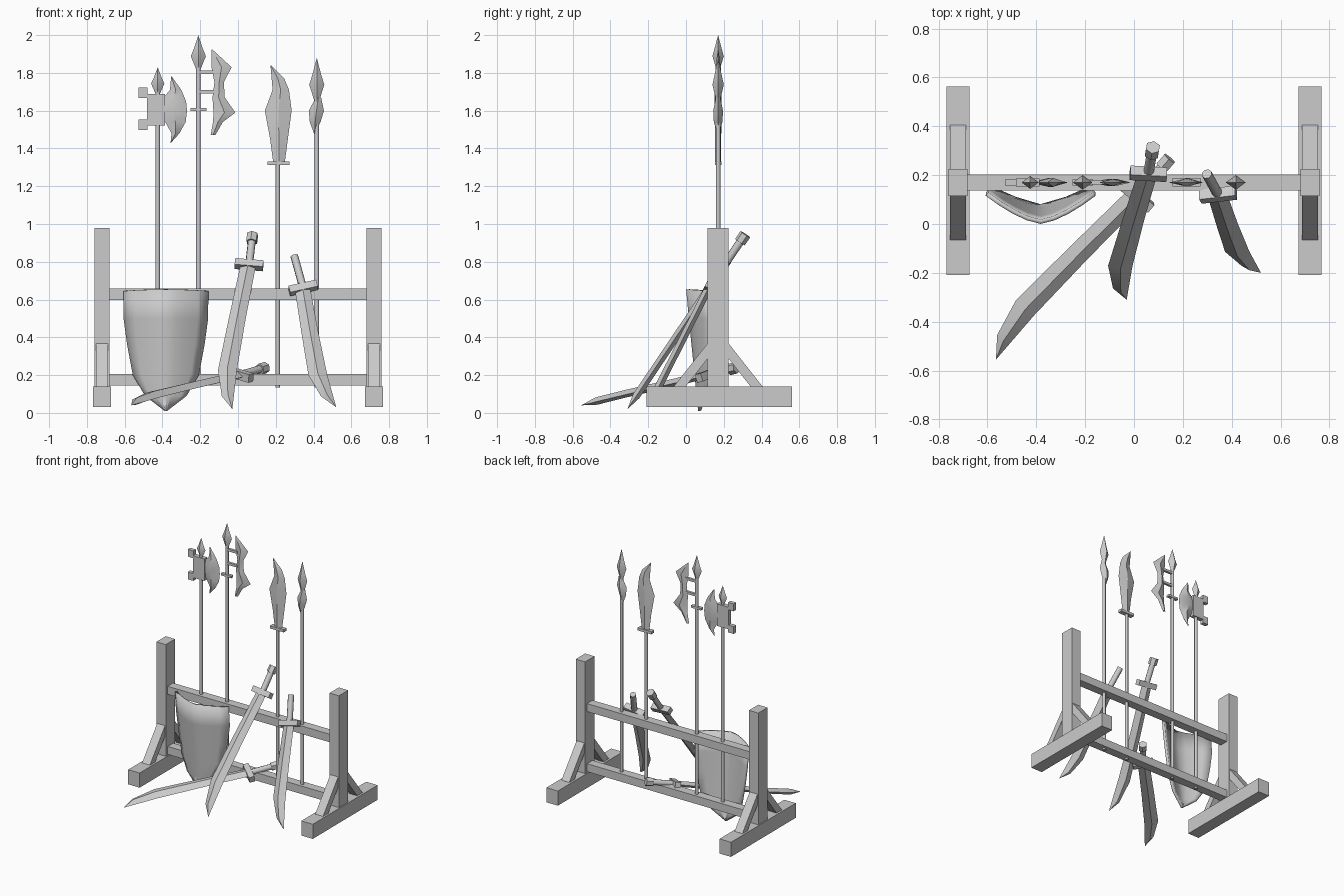
import bpy, bmesh, math
from mathutils import Vector, Matrix

if "Cube" in bpy.data.objects:
    bpy.data.objects.remove(bpy.data.objects["Cube"])

GREY = (0.6, 0.6, 0.6, 1)
mat = bpy.data.materials.new("plain grey")
mat.use_nodes = True
mat.diffuse_color = GREY
mat.node_tree.nodes["Principled BSDF"].inputs["Base Color"].default_value = GREY
X, Y, Z = Vector((1, 0, 0)), Vector((0, 1, 0)), Vector((0, 0, 1))
RACK_Y = 0.17


def finish(name, bm, smooth=40):
    bmesh.ops.recalc_face_normals(bm, faces=bm.faces)
    mesh = bpy.data.meshes.new(name)
    bm.to_mesh(mesh)
    bm.free()
    mesh.materials.append(mat)
    ob = bpy.data.objects.new(name, mesh)
    bpy.context.collection.objects.link(ob)
    if smooth:
        bpy.ops.object.select_all(action='DESELECT')
        ob.select_set(True)
        bpy.context.view_layer.objects.active = ob
        bpy.ops.object.shade_smooth_by_angle(angle=math.radians(smooth))
    return ob


def frame(origin, u, v, w):
    m = Matrix((u, v, w)).transposed().to_4x4()
    m.translation = origin
    return m


def box(name, centre, size, axes=(X, Y, Z)):
    bm = bmesh.new()
    bmesh.ops.create_cube(bm, size=1)
    bm.transform(frame(Vector(centre), *axes) @ Matrix.Diagonal((*size, 1)))
    return finish(name, bm, 0)


def rod(name, a, b, r, sides=8):
    a, b = Vector(a), Vector(b)
    bm = bmesh.new()
    bmesh.ops.create_cone(bm, cap_ends=True, segments=sides, radius1=r, radius2=r, depth=(b - a).length)
    bm.transform(Matrix.Translation((a + b) / 2) @ (b - a).to_track_quat('Z', 'Y').to_matrix().to_4x4())
    return finish(name, bm, 50)


def blade(name, base, axis, wide, rows, thick):
    """Diamond-section blade; rows are (position along axis, one edge, other edge)."""
    base, axis, wide = Vector(base), Vector(axis), Vector(wide)
    flat = axis.cross(wide).normalized()
    bm = bmesh.new()
    rings = []
    for t, v1, v2 in rows:
        mid = base + axis * t + wide * (v1 + v2) / 2
        half = wide * (v2 - v1) / 2
        h = flat * min(thick, abs(v2 - v1) * 0.4)
        rings.append([bm.verts.new(mid + o) for o in (half, h, -half, -h)])
    for a, b in zip(rings, rings[1:]):
        for i in range(4):
            j = (i + 1) % 4
            bm.faces.new((a[i], a[j], b[j], b[i]))
    bm.faces.new(rings[0])
    bm.faces.new(rings[-1])
    bmesh.ops.remove_doubles(bm, verts=bm.verts, dist=0.0005)
    return finish(name, bm, 30)


def spear_head(name, x, z0, z1, r):
    h = z1 - z0
    rows = [(z0, .012), (z0 + h * .38, r), (z0 + h * .6, r * .6), (z1, 0)]
    return blade(name, (x, RACK_Y, 0), Z, X, [(z, -w, w) for z, w in rows], r * .75)


# Rack: feet, posts, braces and rails
for side, label in ((1, "left"), (-1, "right")):
    x = 0.72 * side
    box(label + "_foot", (x, 0.177, 0.085), (0.095, 0.77, 0.11))
    box(label + "_post", (x, RACK_Y, 0.56), (0.078, 0.11, 0.84))
    for dy, end in ((-1, "front"), (1, "back")):
        a = Vector((x, RACK_Y + dy * 0.215, 0.125))
        b = Vector((x, RACK_Y + dy * 0.03, 0.36))
        u = (b - a).normalized()
        box(label + "_" + end + "_brace", (a + b) / 2, ((b - a).length, 0.065, 0.05), (u, X, u.cross(X)))
for z, label in ((0.628, "upper"), (0.176, "lower")):
    box(label + "_rail", (0, RACK_Y, z), (1.4, 0.066, 0.06))

# Poles
for label, x, top in (("axe", -.425, 1.71), ("halberd", -.21, 1.86),
                      ("glaive", .21, 1.33), ("spear", .417, 1.68)):
    rod(label + "_pole", (x, RACK_Y, 0.135), (x, RACK_Y, top), 0.012)
for label, x, z0, z1, r in (("axe", -.425, 1.69, 1.83, .035),
                            ("halberd", -.21, 1.82, 2, .04), ("spear", .417, 1.65, 1.88, .04)):
    spear_head(label + "_point", x, z0, z1, r)

# Axe head: crescent blade plus pronged back
blade("axe_crescent", (0, RACK_Y, 0), Z, X,
      [(1.43, -.357, -.355), (1.48, -.352, -.31), (1.54, -.385, -.277), (1.6, -.43, -.27),
       (1.65, -.41, -.275), (1.71, -.36, -.3), (1.78, -.354, -.35)], .018)
box("axe_socket", (-.435, RACK_Y, 1.605), (.095, .034, .165))
for s, label in ((1, "upper"), (-1, "lower")):
    box("axe_" + label + "_prong", (-.503, RACK_Y, 1.61 + s * .085), (.046, .03, .055))

# Halberd: side blade, two bars and a cross guard
blade("halberd_blade", (0, RACK_Y, 0), Z, X,
      [(1.47, -.145, -.12), (1.54, -.132, -.08), (1.59, -.13, -.014), (1.67, -.135, -.07),
       (1.75, -.125, -.075), (1.83, -.14, -.034), (1.925, -.14, -.137)], .014)
for z in (1.7, 1.803):
    box("halberd_bar", (-.165, RACK_Y, z), (.09, .018, .018))
box("halberd_guard", (-.21, RACK_Y, 1.607), (.085, .025, .016))

# Glaive
blade("glaive_blade", (0, RACK_Y, 0), Z, X,
      [(1.32, .187, .247), (1.45, .17, .264), (1.6, .142, .284), (1.71, .183, .27),
       (1.77, .178, .245), (1.84, .172, .174)], .016)
box("glaive_guard", (.215, RACK_Y, 1.322), (.115, .035, .02))

# Small side blade on the spear
blade("spear_side_blade", (0, RACK_Y, 0), Z, X,
      [(1.475, .404, .406), (1.54, .38, .437), (1.6, .375, .455), (1.67, .412, .44)], .026)

# Shield: curved shell tapering to a point
bm = bmesh.new()
rows = [(.645, .225), (.5, .224), (.36, .205), (.2, .175), (.09, .11), (.01, .006)]
N = 8
grid = []
for z, w in rows:
    line = []
    for i in range(N + 1):
        k = 2 * i / N - 1
        arch = .008 * (1 - k * k) if z > .6 else 0
        y = .065 * (1 - z / .65) + .115 * (abs(k) * w / .225) ** 1.5
        line.append(bm.verts.new((-.382 + k * w, y, z + arch)))
    grid.append(line)
for a, b in zip(grid, grid[1:]):
    for i in range(N):
        bm.faces.new((a[i], b[i], b[i + 1], a[i + 1]))
shield = finish("shield", bm)
solid = shield.modifiers.new("thickness", 'SOLIDIFY')
solid.thickness = 0.018
solid.offset = -1


# Swords leaning against the rack
def sword(name, tip, end, wide, guard_t, pommel):
    tip, end = Vector(tip), Vector(end)
    axis = end - tip
    u = axis.normalized()
    wide = Vector(wide).normalized()
    across = (wide - u * wide.dot(u)).normalized()
    shape = [(0, 0, 0), (.09, -.064, 0), (.27, -.1, 0), (.62, -.075, .015), (1, -.045, .037)]
    blade(name + "_blade", tip, axis, wide, [(t * guard_t, a, b) for t, a, b in shape], .02)
    axes = (across, u, across.cross(u))
    box(name + "_guard", tip + axis * guard_t, (.15, .04, .045), axes)
    rod(name + "_grip", tip + axis * guard_t, end, .021)
    if pommel:
        rod(name + "_pommel", end - u * .025, end + u * .025, .031, 6)


sword("middle_sword", (-.03, -.31, .02), (.075, .3, .925), X, .845, True)
sword("left_sword", (.52, -.2, .03), (.298, .205, .83), X, .79, False)
sword("fallen_sword", (-.565, -.555, .04), (.13, .25, .235), (.757, -.653, -.25), .83, True)
